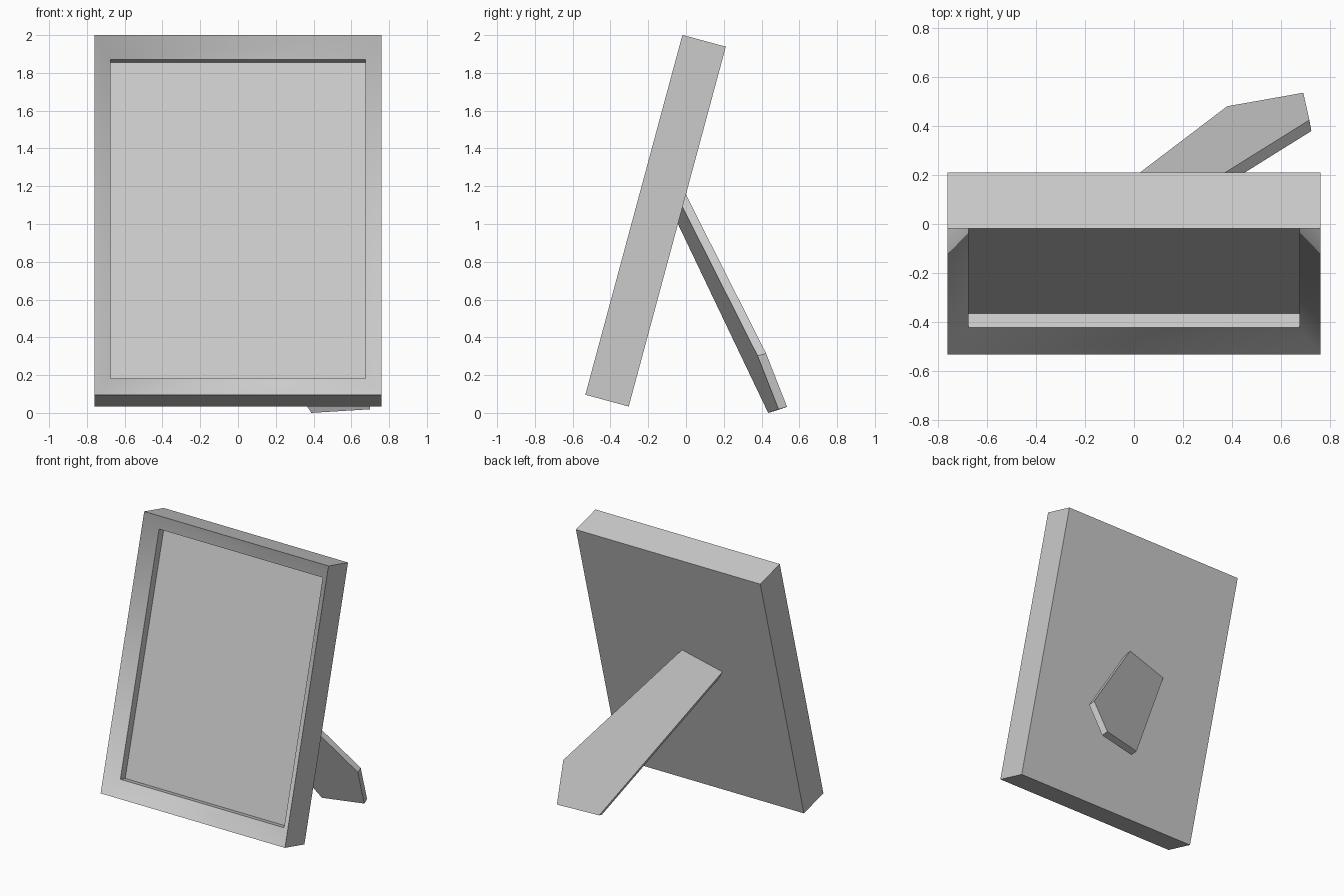
import bpy, bmesh
from math import radians
from mathutils import Vector, Matrix

if "Cube" in bpy.data.objects:
    bpy.data.objects.remove(bpy.data.objects["Cube"])

TILT = radians(15.1)
HALF_W, HEIGHT, DEPTH = 0.76, 1.973, 0.238


def finish(bm, name):
    bmesh.ops.recalc_face_normals(bm, faces=bm.faces)
    mesh = bpy.data.meshes.new(name)
    bm.to_mesh(mesh)
    bm.free()
    ob = bpy.data.objects.new(name, mesh)
    bpy.context.collection.objects.link(ob)
    return ob


def ring(bm, mx, mz, d):
    """Rectangle inset by mx, mz from the outline, at depth d."""
    x, lo, hi = HALF_W - mx, mz, HEIGHT - mz
    return [bm.verts.new(p) for p in ((-x, d, lo), (x, d, lo), (x, d, hi), (-x, d, hi))]


def bridge(bm, a, b):
    n = len(a)
    return [bm.faces.new((a[i], a[(i + 1) % n], b[(i + 1) % n], b[i])) for i in range(n)]


# Frame: solid back, inward-sloping smooth rim, recessed picture panel
bm = bmesh.new()
back = ring(bm, 0, 0, DEPTH)
front = ring(bm, 0, 0, 0)
lip = ring(bm, 0.085, 0.111, 0.085)
panel = ring(bm, 0.085, 0.111, 0.145)
bm.faces.new(back)
bridge(bm, back, front)
rim = bridge(bm, front, lip)
bridge(bm, lip, panel)
bm.faces.new(panel)
for f in rim:
    f.smooth = True
for e in bm.edges:
    e.smooth = all(f in rim for f in e.link_faces)
bm.transform(Matrix.Translation((0, -0.533, 0.096)) @ Matrix.Rotation(-TILT, 4, 'X'))
finish(bm, "picture_frame")

# Stand leg: swivelled plank with an angled foot, its top buried in the frame back
bm = bmesh.new()
right_top, right_foot = Vector((0.035, 0.0, 1.155)), Vector((0.715, 0.424, 0.315))
left_top, left_foot = Vector((-0.285, -0.025, 1.07)), Vector((0.38, 0.48, 0.013))
tip = Vector((0.69, 0.535, 0.032))
outline = [right_top + (right_top - right_foot) * 0.05, right_foot, tip, left_foot,
           left_top + (left_top - left_foot) * 0.05]
thickness = Vector((0.008, -0.045, -0.013))
upper = [bm.verts.new(p) for p in outline]
lower = [bm.verts.new(p + thickness) for p in outline]
bm.faces.new(upper)
bm.faces.new(lower)
bridge(bm, upper, lower)
finish(bm, "stand_leg")
